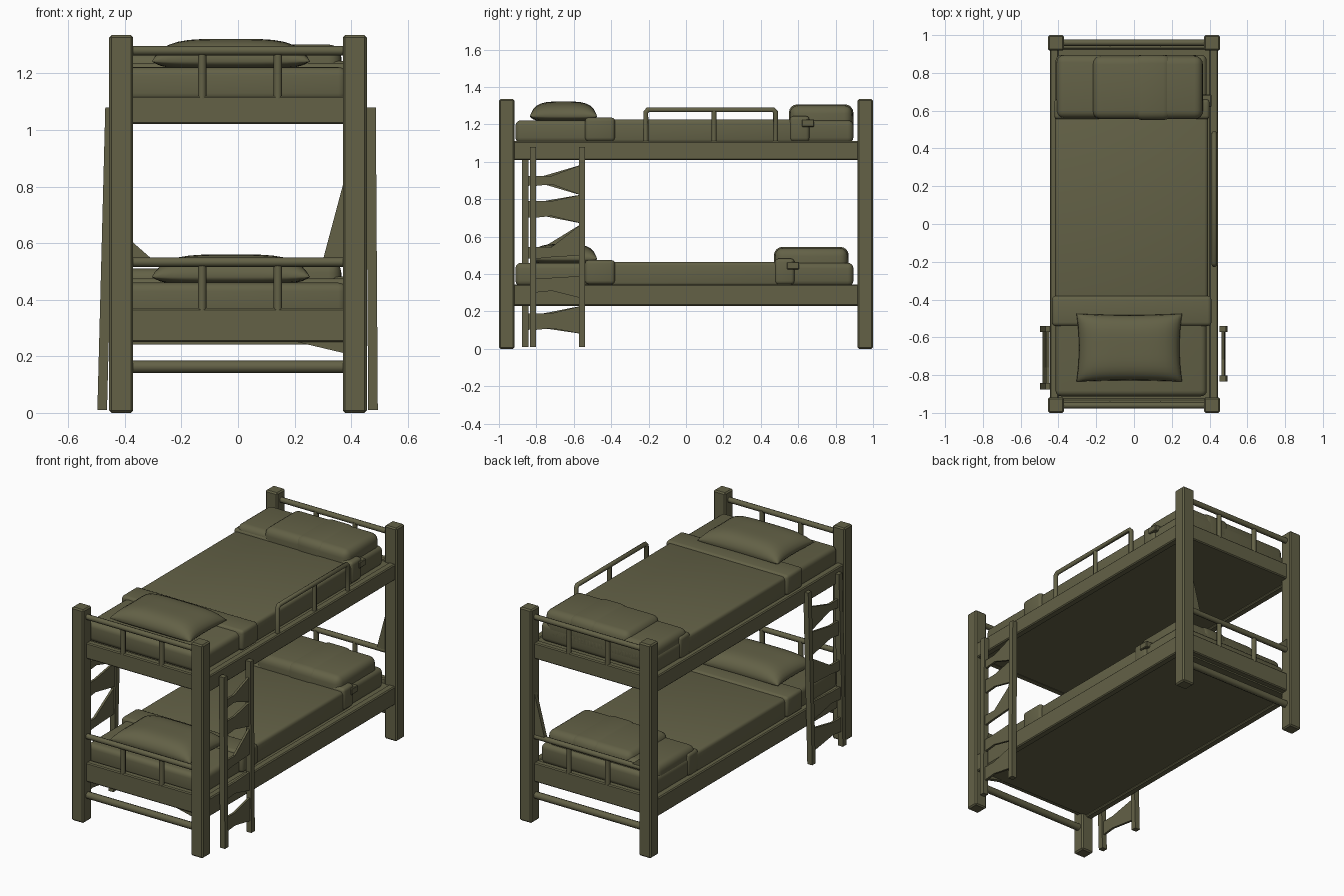
import bpy, bmesh, math
from mathutils import Vector

if "Cube" in bpy.data.objects:
    bpy.data.objects.remove(bpy.data.objects["Cube"])

olive = bpy.data.materials.new("olive_drab")
olive.diffuse_color = (0.125, 0.12, 0.062, 1)
olive.use_nodes = True
olive.node_tree.nodes["Principled BSDF"].inputs["Base Color"].default_value = olive.diffuse_color


def finish(bm, name, smooth=False):
    bmesh.ops.recalc_face_normals(bm, faces=bm.faces)
    me = bpy.data.meshes.new(name)
    bm.to_mesh(me)
    bm.free()
    if smooth:
        for p in me.polygons:
            p.use_smooth = True
    ob = bpy.data.objects.new(name, me)
    ob.data.materials.append(olive)
    bpy.context.collection.objects.link(ob)
    return ob


def box(name, x0, x1, y0, y1, z0, z1, bevel=0.005, seg=1):
    bm = bmesh.new()
    bmesh.ops.create_cube(bm, size=1)
    for v in bm.verts:
        v.co = Vector(((x0 + x1) / 2 + v.co.x * (x1 - x0),
                       (y0 + y1) / 2 + v.co.y * (y1 - y0),
                       (z0 + z1) / 2 + v.co.z * (z1 - z0)))
    if bevel:
        bmesh.ops.bevel(bm, geom=bm.edges[:], offset=bevel, segments=seg,
                        profile=0.5, affect='EDGES')
    return finish(bm, name, seg > 1)


def prism(name, pts, direction):
    """Extrude a flat outline along a direction."""
    bm = bmesh.new()
    f = bm.faces.new([bm.verts.new(p) for p in pts])
    r = bmesh.ops.extrude_face_region(bm, geom=[f])
    bmesh.ops.translate(bm, vec=direction,
                        verts=[g for g in r['geom'] if isinstance(g, bmesh.types.BMVert)])
    return finish(bm, name)


def tube(name, pts, r=0.013):
    cu = bpy.data.curves.new(name, 'CURVE')
    cu.dimensions = '3D'
    cu.bevel_depth = r
    cu.bevel_resolution = 2
    cu.use_fill_caps = True
    sp = cu.splines.new('POLY')
    sp.points.add(len(pts) - 1)
    for p, c in zip(sp.points, pts):
        p.co = (*c, 1)
    ob = bpy.data.objects.new(name, cu)
    cu.materials.append(olive)
    bpy.context.collection.objects.link(ob)


def pillow(name, cx, cy, cz, hx, hy, up, down):
    """Domed cushion: a fine box pinched to its seam."""
    bm = bmesh.new()
    n = 16
    for s in (up, -down):
        g = bmesh.ops.create_grid(bm, x_segments=n, y_segments=n, size=1)
        for v in g['verts']:
            u = math.sin(v.co.x * math.pi / 2)
            w = math.sin(v.co.y * math.pi / 2)
            h = (max(0, 1 - u ** 4) * max(0, 1 - w ** 4)) ** 0.5
            v.co = Vector((cx + u * hx * (1 - 0.05 * (1 - w * w)),
                           cy + w * hy * (1 - 0.04 * (1 - u * u)), cz + s * h))
    bmesh.ops.remove_doubles(bm, verts=bm.verts, dist=0.0005)
    return finish(bm, name, True)


# corner posts
for sx in (-1, 1):
    for sy in (-1, 1):
        x, y = sx * 0.413, sy * 0.959
        box("corner_post", x - 0.042, x + 0.042, y - 0.041, y + 0.041, 0, 1.335, 0.008)

# two bunks: tag, rail bottom, rail top, mattress top, end rail bottom/top, guard height, pack y
bunks = [("lower", 0.23, 0.345, 0.46, 0.25, 0.37, 0.533, 0.47, 0.87),
         ("upper", 1.01, 1.11, 1.222, 1.02, 1.12, 1.28, 0.55, 0.895)]
for tag, zb, zt, zm, eb, et, zg, py0, py1 in bunks:
    # bed frame
    for sx in (-1, 1):
        a, b = sorted((sx * 0.40, sx * 0.445))
        box(tag + "_side_rail", a, b, -0.93, 0.93, zb, zt, 0.006)
    box(tag + "_deck", -0.41, 0.41, -0.93, 0.93, zb + 0.012, zt - 0.005, 0)
    for sy in (-1, 1):
        a, b = sorted((sy * 0.925, sy * 0.968))
        box(tag + "_end_rail", -0.39, 0.39, a, b, eb, et, 0.006)
        # head and foot guards
        tube(tag + "_end_guard", [(-0.39, sy * 0.96, zg), (0.39, sy * 0.96, zg)], 0.017)
        for x in (-0.127, 0.141):
            tube(tag + "_baluster", [(x, sy * 0.955, et - 0.01), (x, sy * 0.955, zg)], 0.015)
    # bedding
    box(tag + "_mattress", -0.415, 0.385, -0.912, 0.895, zt - 0.01, zm, 0.03, 4)
    box(tag + "_blanket", -0.418, 0.392, -0.40, py0 + 0.1, zt - 0.01, zm + 0.005, 0.02, 3)
    box(tag + "_sheet_fold", -0.435, 0.41, -0.54, -0.38, zt, zm + 0.015, 0.02, 3)
    pillow(tag + "_pillow", -0.025, -0.655, zm + 0.02, 0.28, 0.18, 0.08, 0.03)
    # folded bedroll with straps and buckle
    box(tag + "_bedroll_base", -0.422, 0.40, py0 + 0.005, py0 + 0.11, zt, zm + 0.022, 0.018, 3)
    box(tag + "_bedroll_lower", -0.41, 0.35, py0 + 0.01, py1, zt + 0.01, zm + 0.05, 0.04, 4)
    box(tag + "_bedroll_top", -0.22, 0.365, py0 + 0.005, py1 - 0.005, zt + 0.02, zm + 0.08, 0.045, 4)
    box(tag + "_bedroll_strap", 0.0, 0.2, py0, py1, zt + 0.02, zm + 0.085, 0.045, 4)
    box(tag + "_buckle", 0.35, 0.41, py0 + 0.07, py0 + 0.135, zm - 0.035, zm + 0.005, 0.004)

# low stretchers at both ends
for sy in (-1, 1):
    tube("end_stretcher", [(-0.39, sy * 0.955, 0.163), (0.39, sy * 0.955, 0.163)], 0.022)

# side guard on the upper bunk
gx = 0.425
tube("side_guard", [(gx, -0.215, 1.10), (gx, -0.215, 1.265), (gx, -0.203, 1.278),
                    (gx, 0.467, 1.278), (gx, 0.479, 1.265), (gx, 0.479, 1.10)], 0.014)
tube("side_guard_bar", [(gx, 0.15, 1.10), (gx, 0.15, 1.278)], 0.013)

# ladders on both sides: rails plus flared rungs (near z0, z1, far z0, z1)
rungs = [(0.10, 0.19, 0.08, 0.23), (0.30, 0.38, 0.27, 0.39), (0.48, 0.545, 0.50, 0.67),
         (0.70, 0.79, 0.67, 0.825), (0.87, 0.925, 0.82, 0.985)]
for side, xb, xt, ya, yb in (("right", 0.477, 0.470, -0.818, -0.556),
                             ("left", -0.480, -0.452, -0.86, -0.556)):
    w = 0.017
    for y in (ya, yb):
        prism(side + "_ladder_rail",
              [(xb - w, y - w, 0.01), (xb + w, y - w, 0.01),
               (xt + w, y - w, 1.08), (xt - w, y - w, 1.08)], (0, 2 * w, 0))
    for a0, a1, b0, b1 in rungs:
        ym = ya + 0.1
        xm = xb + (xt - xb) * a0 - 0.007
        prism(side + "_ladder_rung",
              [(xm, ya, a0), (xm, ym, a0 + 0.01), (xm, yb, b0),
               (xm, yb, b1), (xm, ym, a1), (xm, ya, a1)], (0.014, 0, 0))

# corner braces
prism("back_brace", [(0.30, 0.945, 0.54), (0.38, 0.945, 0.54), (0.38, 0.945, 0.84)], (0, 0.025, 0))
prism("front_brace", [(-0.30, 0.945, 0.54), (-0.38, 0.945, 0.54), (-0.38, 0.945, 0.61)], (0, 0.025, 0))
prism("low_brace", [(0.19, -0.95, 0.255), (0.38, -0.95, 0.255), (0.38, -0.95, 0.21)], (0, 0.025, 0))
